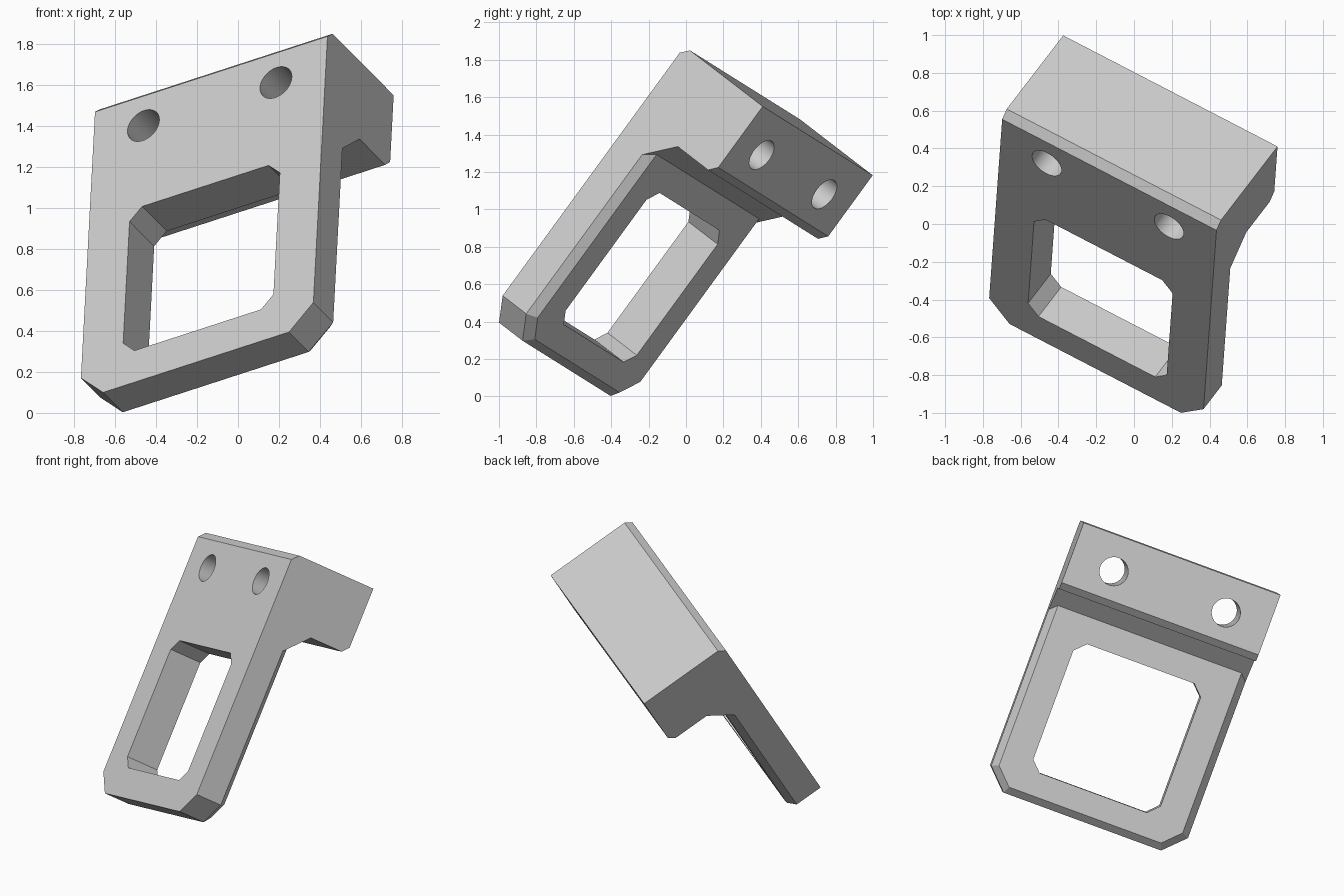
import bpy, bmesh, math
from mathutils import Matrix, Vector

if "Cube" in bpy.data.objects:
    bpy.data.objects.remove(bpy.data.objects["Cube"])

# Local frame: x = width, y = depth (front to back), z = up the plate
X = Vector((0.853, -0.442, 0.277)).normalized()
Z = X.cross(Vector((0.521, 0.677, -0.521))).normalized()
Y = Z.cross(X)
MID, HALF = 0.2315, 0.665           # centre and half of the width
FRONT, BACK, BEV = -0.753, -0.522, 0.045


def loft(name, rings):
    """Closed solid through rings of equal point count."""
    bm = bmesh.new()
    loops = [[bm.verts.new(p) for p in r] for r in rings]
    n = len(loops[0])
    for a, b in zip(loops, loops[1:]):
        for i in range(n):
            j = (i + 1) % n
            bm.faces.new((a[i], a[j], b[j], b[i]))
    bm.faces.new(loops[0])
    bm.faces.new(loops[-1])
    bmesh.ops.recalc_face_normals(bm, faces=bm.faces)
    me = bpy.data.meshes.new(name)
    bm.to_mesh(me)
    bm.free()
    ob = bpy.data.objects.new(name, me)
    bpy.context.collection.objects.link(ob)
    return ob


def combine(target, tool, operation):
    tool.hide_render = True
    mod = target.modifiers.new("bool", 'BOOLEAN')
    mod.operation, mod.object, mod.solver = operation, tool, 'EXACT'
    bpy.context.view_layer.objects.active = target
    bpy.ops.object.modifier_apply(modifier=mod.name)
    bpy.data.objects.remove(tool)


def plate_ring(y, d):
    h, b, c = HALF - d, -0.259 + d, 0.133 - 0.586 * d
    pts = [(-h, 1.2), (-h, b + c), (-h + c, b), (h - c, b), (h, b + c), (h, 1.2)]
    return [(MID + x, y, z) for x, z in pts]


def window_ring(y):
    h, b, t, c = 0.43, -0.064, 0.807, 0.068
    pts = [(-h, t - c), (-h, b + c), (-h + c, b), (h - c, b),
           (h, b + c), (h, t - c), (h - c, t), (-h + c, t)]
    return [(MID + x, y, z) for x, z in pts]


def hole_ring(x, y, r=0.091, n=48):
    return [(x + r * math.cos(2 * math.pi * i / n), y,
             1.302 + r * math.sin(2 * math.pi * i / n)) for i in range(n)]


# Upper block with gusset, extruded across the width
side = [(FRONT, 1.483), (-0.71, 1.526), (-0.135, 1.526), (-0.135, 1.122),
        (-0.177, 1.078), (-0.417, 1.078), (-0.567, 0.928), (FRONT, 0.928)]
bracket = loft("mounting_bracket",
               [[(MID + s * HALF, y, z) for y, z in side] for s in (-1, 1)])

# Plate with cut lower corners and bevelled back rim
plate = loft("plate", [plate_ring(FRONT, 0), plate_ring(BACK - BEV, 0),
                       plate_ring(BACK, BEV)])
combine(bracket, plate, 'UNION')

# Window and two bolt holes
combine(bracket, loft("window_cutter", [window_ring(-1), window_ring(-0.3)]), 'DIFFERENCE')
for s in (-1, 1):
    x = MID + s * 0.379
    combine(bracket, loft("hole_cutter", [hole_ring(x, -1), hole_ring(x, 0.1)]), 'DIFFERENCE')

# Tilt into place
bracket.data.transform(Matrix((X, Y, Z)).transposed().to_4x4())
bpy.ops.object.select_all(action='DESELECT')
bracket.select_set(True)
bpy.context.view_layer.objects.active = bracket
bpy.ops.object.shade_smooth_by_angle(angle=math.radians(20))
